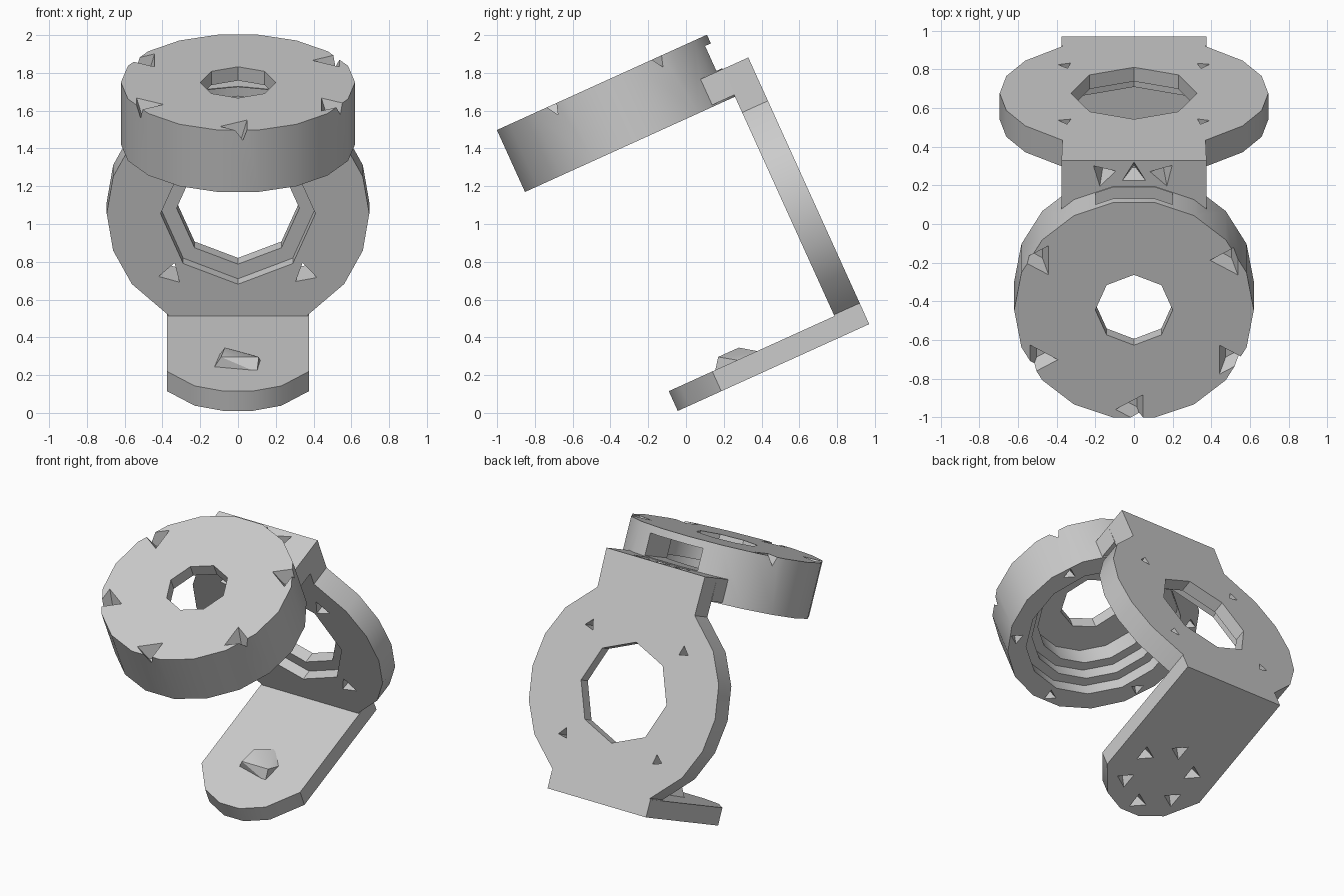
import bpy, bmesh
from math import radians, cos, sin, pi
from mathutils import Matrix, Vector

cube = bpy.data.objects.get("Cube")
if cube:
    bpy.data.objects.remove(cube, do_unlink=True)

grey = bpy.data.materials.new("plain grey")
grey.use_nodes = True
tone = (0.6, 0.6, 0.6, 1)
grey.diffuse_color = tone
grey.node_tree.nodes["Principled BSDF"].inputs["Base Color"].default_value = tone

# The whole bracket leans back about its lower rear edge
LEAN = Matrix.Translation((0, 0.97, 0.47)) @ Matrix.Rotation(radians(24.4), 4, 'X')
THICK = 0.15          # back plate thickness
PLATE_Z = 0.71        # centre height of the plate disc
RING_Y = -0.76        # centre of the upper ring
HALF = 0.375          # half width of the arm and neck


def make(name, bm):
    bmesh.ops.recalc_face_normals(bm, faces=bm.faces)
    mesh = bpy.data.meshes.new(name)
    bm.to_mesh(mesh)
    bm.free()
    mesh.materials.append(grey)
    obj = bpy.data.objects.new(name, mesh)
    bpy.context.collection.objects.link(obj)
    return obj


def extrude(name, points, depth):
    """Extrude a closed 3D outline along a vector."""
    bm = bmesh.new()
    face = bm.faces.new([bm.verts.new(p) for p in points])
    grown = bmesh.ops.extrude_face_region(bm, geom=[face])["geom"]
    verts = [g for g in grown if isinstance(g, bmesh.types.BMVert)]
    bmesh.ops.translate(bm, verts=verts, vec=depth)
    return make(name, bm)


def cone(name, sides, base, tip, r1, r2, turn=0):
    """Cone or cylinder from base to tip; turn spins it on its axis."""
    base, tip = Vector(base), Vector(tip)
    axis = tip - base
    frame = (Matrix.Translation((base + tip) / 2)
             @ axis.to_track_quat('Z', 'Y').to_matrix().to_4x4()
             @ Matrix.Rotation(turn, 4, 'Z'))
    bm = bmesh.new()
    bmesh.ops.create_cone(bm, cap_ends=True, segments=sides, radius1=r1,
                          radius2=r2, depth=axis.length, matrix=frame)
    return make(name, bm)


def box(name, low, high):
    low, high = Vector(low), Vector(high)
    bm = bmesh.new()
    size = Matrix.Diagonal((high - low).to_4d())
    size[3][3] = 1
    bmesh.ops.create_cube(bm, size=1, matrix=Matrix.Translation((low + high) / 2) @ size)
    return make(name, bm)


def combine(obj, others, mode='DIFFERENCE'):
    """Apply a boolean with each helper, then remove the helper."""
    for other in others:
        other.hide_render = True
        mod = obj.modifiers.new("cut", 'BOOLEAN')
        mod.operation, mod.object, mod.solver = mode, other, 'EXACT'
        graph = bpy.context.evaluated_depsgraph_get()
        mesh = bpy.data.meshes.new_from_object(obj.evaluated_get(graph))
        obj.modifiers.clear()
        obj.data = mesh
        bpy.data.objects.remove(other, do_unlink=True)


# Back plate: a disc with a square foot and a square neck
arc = [radians(a) for a in (-57.8, -36, -18, 0, 18, 36, 57.8)]
right = [(HALF, 0)] + [(0.695 * cos(a), PLATE_Z + 0.695 * sin(a)) for a in arc] + [(HALF, 1.55)]
outline = right + [(-x, z) for x, z in reversed(right)]
plate = extrude("back_plate", [(x, 0, z) for x, z in outline], (0, -THICK, 0))
cuts = [cone("bore", 8, (0, -0.3, PLATE_Z), (0, 0.1, PLATE_Z), 0.325, 0.325, pi / 2),
        cone("counterbore", 8, (0, -0.3, PLATE_Z), (0, -0.08, PLATE_Z), 0.41, 0.41, pi / 2)]
for sx in (-1, 1):
    for sz in (-1, 1):
        spot = (sx * 0.355, PLATE_Z + sz * 0.35)
        cuts.append(cone("screw", 3, (spot[0], -0.17, spot[1]), (spot[0], 0.02, spot[1]),
                         0.07, 0.035, sx * 0.8 + sz))
for x in (-0.16, 0, 0.15):
    cuts.append(cone("top_screw", 3, (x, -0.08, 1.56), (x, -0.08, 1.45), 0.075, 0.01, x * 5))
combine(plate, cuts)

# Lower arm with a rounded tip and a ring of screw pits beneath
side = [(HALF, 0), (HALF, -0.86), (0.23, -1.045), (0.075, -1.113)]
tip_outline = side + [(-x, y) for x, y in reversed(side)]
arm = extrude("lower_arm", [(x, y, 0) for x, y in tip_outline], (0, 0, 0.115))
pits = []
for i in range(6):
    a = i * pi / 3 + pi / 6
    p = (0.22 * cos(a), -0.8 + 0.22 * sin(a))
    pits.append(cone("pit", 3, (*p, -0.01), (*p, 0.07), 0.07, 0.01, a))
combine(arm, pits)

# Faceted pivot stud on the arm
bm = bmesh.new()
foot = [(-0.13, -0.8), (0.1, -0.85), (0.12, -0.7), (0.02, -0.585), (-0.1, -0.63)]
crown = [(-0.07, -0.68), (0.11, -0.8), (-0.09, -0.8)]
for x, y in foot:
    bm.verts.new((x, y, 0.105))
for x, y in crown:
    bm.verts.new((x, y, 0.172))
bmesh.ops.convex_hull(bm, input=bm.verts)
stud = make("pivot_stud", bm)


# Upper ring: hollow stepped cup, open below, bridged to the plate
def drum(name, sides, low, high, radius, turn=0):
    return cone(name, sides, (0, RING_Y, low), (0, RING_Y, high), radius, radius, turn)


ring = drum("upper_ring", 18, 1.39, 1.75, 0.62, pi / 18)
combine(ring, [box("bridge", (-HALF, -0.6, 1.4), (HALF, -0.145, 1.55))], 'UNION')
cuts = [drum("step_low", 14, 1.3, 1.47, 0.50),
        drum("step_mid", 14, 1.3, 1.55, 0.44),
        drum("step_high", 14, 1.3, 1.67, 0.38),
        drum("top_hole", 8, 1.3, 1.9, 0.2, pi / 2),
        box("rear_window", (-0.2, -0.5, 1.555), (0.2, -0.1, 1.70))]
for i in range(6):
    a = i * pi / 3 + pi / 6
    p = (0.565 * cos(a), RING_Y + 0.565 * sin(a))
    if i != 1:
        cuts.append(cone("notch", 3, (*p, 1.77), (*p, 1.66), 0.11, 0.03, pi - a))
    cuts.append(cone("under_pit", 3, (*p, 1.38), (*p, 1.45), 0.05, 0.01, a))
combine(ring, cuts)

# Lean every part and shade it
bpy.ops.object.select_all(action='DESELECT')
for obj in (plate, arm, stud, ring):
    obj.data.transform(LEAN)
    obj.select_set(True)
    bpy.context.view_layer.objects.active = obj
bpy.ops.object.shade_smooth_by_angle(angle=radians(30))
